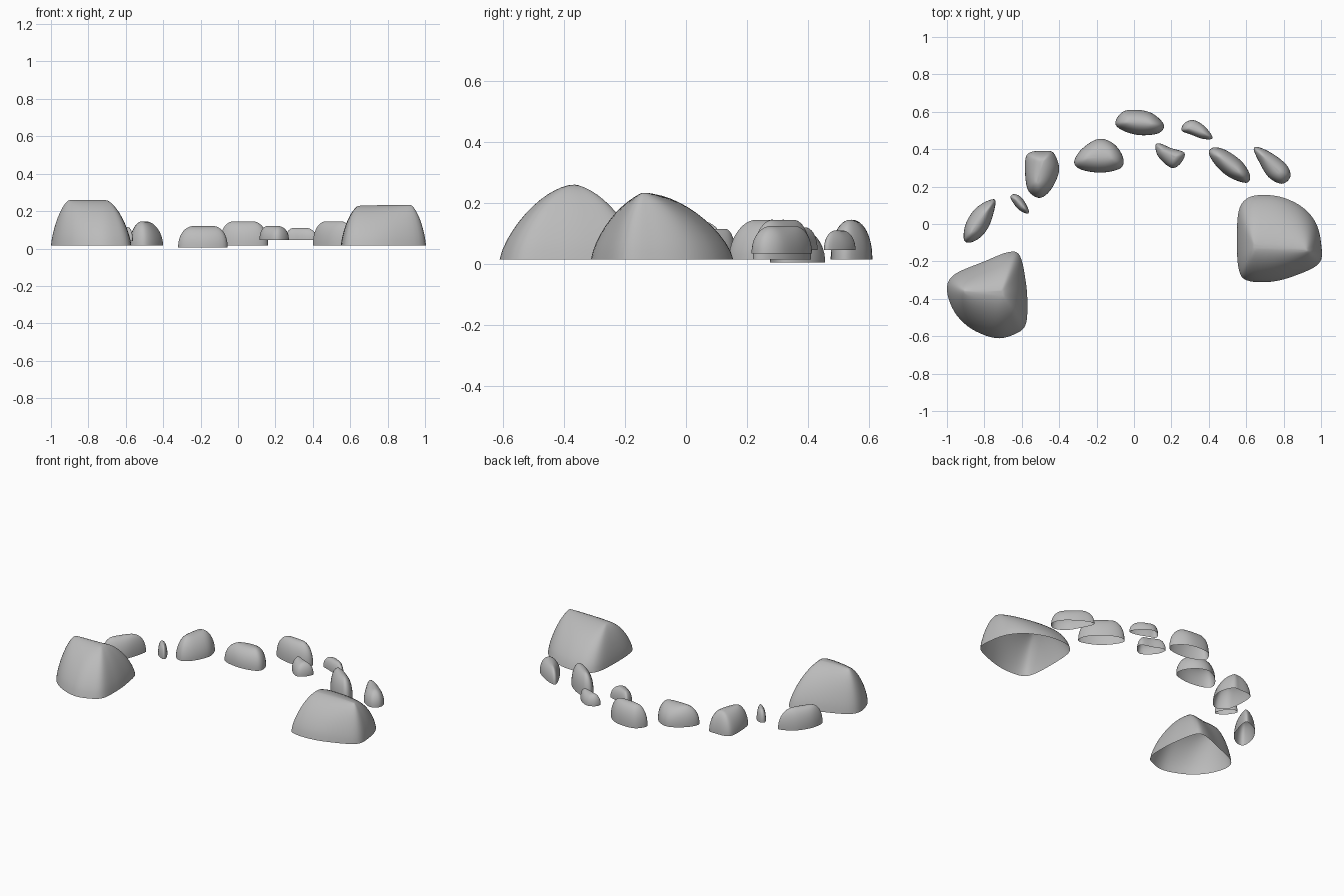
import bpy
import bmesh
import math
from mathutils import Vector

default_cube = bpy.data.objects.get("Cube")
if default_cube:
    bpy.data.objects.remove(default_cube, do_unlink=True)

# One plain stone colour
stone = bpy.data.materials.new("grey_stone")
stone.use_nodes = True
grey = (0.5, 0.5, 0.5, 1)
stone.diffuse_color = grey
stone.node_tree.nodes["Principled BSDF"].inputs["Base Color"].default_value = grey


def smooth_outline(corners, steps=5):
    """Closed curve that passes smoothly through the given corners."""
    count = len(corners)
    curve = []
    for i in range(count):
        before, start, end, after = (corners[(i + k) % count] for k in (-1, 0, 1, 2))
        for step in range(steps):
            t = step / steps
            curve.append(start + (end - before) * t / 2
                         + (before * 2 - start * 5 + end * 4 - after) * t * t / 2
                         + (start * 3 - before - end * 3 + after) * t ** 3 / 2)
    return curve


def auto_ridge(outline, top):
    """Short crest laid along the longest direction of the outline."""
    centre = sum(outline, Vector((0, 0))) / len(outline)
    pairs = ((a, b) for a in outline for b in outline)
    a, b = max(pairs, key=lambda pair: (pair[0] - pair[1]).length)
    half = (b - a) * 0.2
    return [(*(centre - half), top), (*(centre + half), top)]


def rock(name, corners, base, top=0.1, ridge=None, power=2.2, bulge=0.5, rings=12):
    """Open-bottomed stone shell rising from an outline to a rounded crest."""
    outline = smooth_outline([Vector(c) for c in corners])
    first, last = (Vector(p) for p in ridge or auto_ridge(outline, top))
    along = last.xy - first.xy
    bm = bmesh.new()
    loops = []
    for ring in range(rings):
        height = math.sin(math.pi / 2 * ring / rings)
        reach = (1 - height ** power) ** bulge
        loop = []
        for point in outline:
            t = (point - first.xy).dot(along) / along.length_squared
            # soft clamp keeps the flanks rounded beside the crest ends
            t = 0.5 + 0.5 * math.tanh(2 * (t - 0.5))
            crest = first.lerp(last, t)
            flat = crest.xy.lerp(point, reach)
            loop.append(bm.verts.new((*flat, base + (crest.z - base) * height)))
        loops.append(loop)
    for lower, upper in zip(loops, loops[1:]):
        for i in range(len(lower)):
            j = (i + 1) % len(lower)
            bm.faces.new((lower[i], lower[j], upper[j], upper[i]))
    # Crown fan
    crown = bm.verts.new((first + last) / 2)
    rim = loops[-1]
    for i in range(len(rim)):
        bm.faces.new((rim[i], rim[(i + 1) % len(rim)], crown))
    bmesh.ops.recalc_face_normals(bm, faces=bm.faces)
    if crown.normal.z < 0 or sum(f.normal.z for f in bm.faces) < 0:
        bmesh.ops.reverse_faces(bm, faces=bm.faces)
    for face in bm.faces:
        face.smooth = True
    mesh = bpy.data.meshes.new(name)
    bm.to_mesh(mesh)
    bm.free()
    mesh.materials.append(stone)
    obj = bpy.data.objects.new(name, mesh)
    bpy.context.collection.objects.link(obj)
    return obj


# Two boulders at the ends of the arc
rock("right_boulder",
     [(-1, -.35), (-.96, -.27), (-.8, -.2), (-.67, -.15), (-.61, -.17), (-.58, -.3),
      (-.57, -.42), (-.58, -.54), (-.64, -.59), (-.74, -.61), (-.87, -.56), (-.96, -.47)],
     base=.015, ridge=[(-.9, -.36, .26), (-.71, -.37, .26)], power=1.35, bulge=.6)
rock("left_boulder",
     [(.55, -.1), (.56, .07), (.61, .14), (.7, .155), (.8, .14), (.9, .09), (.97, .01),
      (1, -.1), (.99, -.21), (.85, -.28), (.72, -.31), (.6, -.3), (.56, -.24)],
     base=.015, ridge=[(.64, -.12, .23), (.93, -.14, .235)], power=1.4, bulge=.6)

# Small stones along the arc, from right to left
rock("right_pear_stone",
     [(-.91, -.08), (-.9, 0), (-.85, .08), (-.78, .125), (-.74, .12), (-.77, 0),
      (-.82, -.07), (-.88, -.1)], base=.015, top=.14)
rock("right_pebble",
     [(-.66, .14), (-.64, .16), (-.6, .14), (-.565, .08), (-.57, .055), (-.62, .08)],
     base=.04, top=.115)
rock("right_tall_stone",
     [(-.58, .24), (-.58, .35), (-.55, .385), (-.48, .39), (-.43, .38), (-.4, .29),
      (-.44, .19), (-.5, .14), (-.56, .17)], base=.015, top=.145, power=1.8)
rock("right_back_stone",
     [(-.32, .33), (-.28, .4), (-.19, .455), (-.11, .43), (-.06, .36), (-.07, .3),
      (-.17, .275), (-.28, .29)], base=.005, top=.12)
rock("middle_back_stone",
     [(-.1, .54), (-.06, .6), (.02, .61), (.1, .59), (.16, .53), (.13, .485),
      (.03, .475), (-.06, .5)], base=.015, top=.145)
rock("inner_pebble",
     [(.115, .42), (.13, .36), (.2, .3), (.25, .325), (.27, .38), (.2, .405), (.14, .43)],
     base=.045, top=.12)
rock("outer_pebble",
     [(.255, .5), (.27, .54), (.32, .555), (.38, .52), (.42, .46), (.37, .455), (.3, .48)],
     base=.045, top=.11)
rock("left_back_stone",
     [(.4, .38), (.43, .41), (.5, .39), (.58, .33), (.62, .26), (.6, .22), (.51, .25),
      (.44, .31)], base=.015, top=.145)
rock("left_outer_stone",
     [(.64, .4), (.67, .41), (.75, .37), (.82, .31), (.835, .25), (.79, .215), (.72, .25),
      (.67, .33)], base=.035, top=.125)
